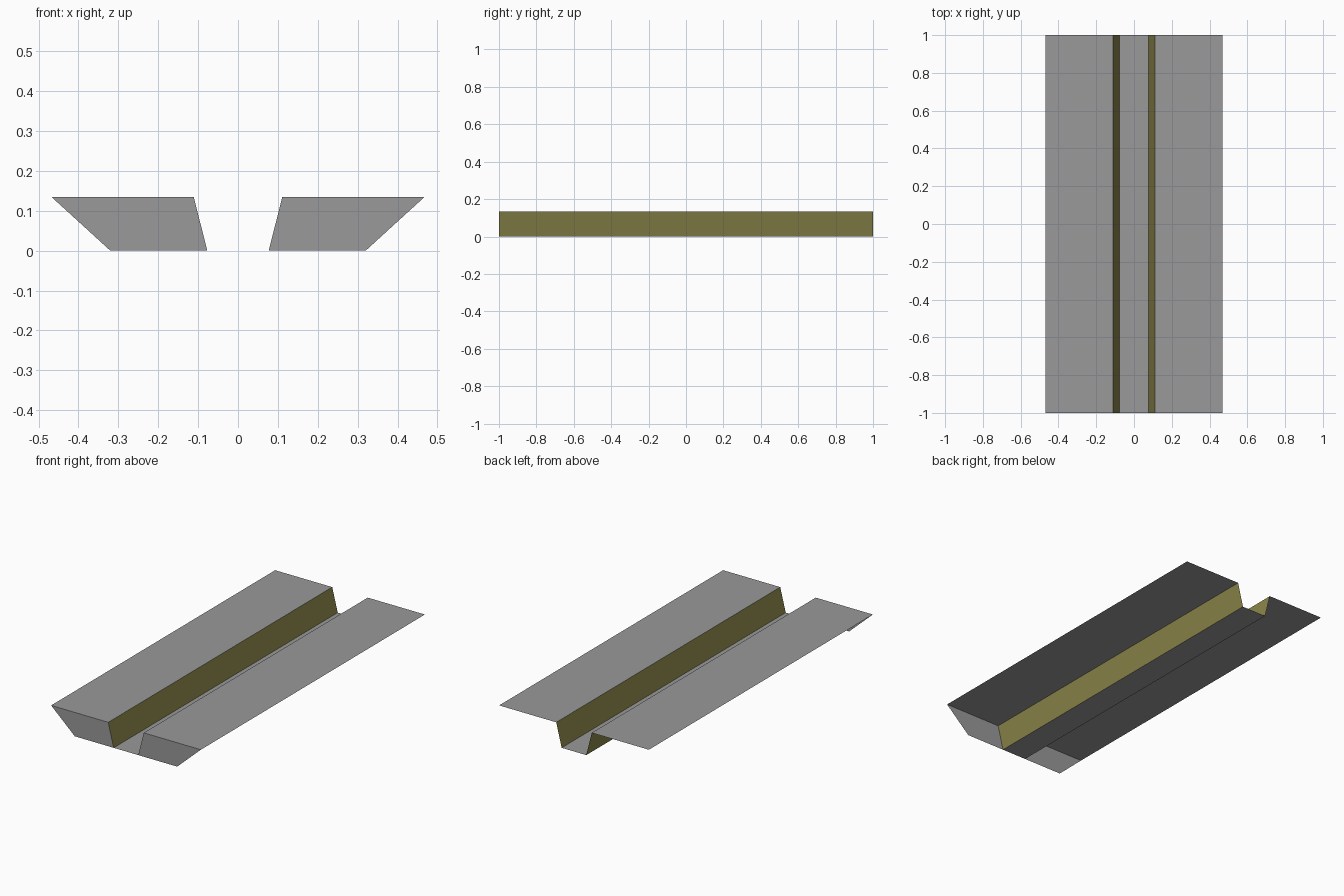
import bpy
import bmesh

cube = bpy.data.objects.get("Cube")
if cube:
    bpy.data.objects.remove(cube)

# Main dimensions
FRONT, BACK, TOP = -1.0, 1.0, 0.135
FLOOR_X, LIP_X, CAP_X, OUTER_X = 0.077, 0.111, 0.32, 0.468


def make_material(name, color):
    mat = bpy.data.materials.new(name)
    mat.use_nodes = True
    mat.diffuse_color = color
    mat.node_tree.nodes["Principled BSDF"].inputs["Base Color"].default_value = color
    return mat


grey = make_material("concrete grey", (0.32, 0.32, 0.32, 1))
olive = make_material("olive wall", (0.26, 0.24, 0.07, 1))


def make_face(name, points, mat):
    """One flat panel from its corner points."""
    bm = bmesh.new()
    bm.faces.new([bm.verts.new(p) for p in points])
    mesh = bpy.data.meshes.new(name)
    bm.to_mesh(mesh)
    bm.free()
    mesh.materials.append(mat)
    obj = bpy.data.objects.new(name, mesh)
    bpy.context.collection.objects.link(obj)


def make_strip(name, a, b, mat):
    """Panel running front to back between two (x, z) points."""
    make_face(name, [(a[0], FRONT, a[1]), (b[0], FRONT, b[1]),
                     (b[0], BACK, b[1]), (a[0], BACK, a[1])], mat)


# Trench floor
make_strip("trench_floor", (-FLOOR_X, 0), (FLOOR_X, 0), grey)

for side, s in (("left", 1), ("right", -1)):
    # Ground deck, sloped trench wall and front end cap; order keeps normals outward
    deck = [(s * LIP_X, TOP), (s * OUTER_X, TOP)][::s]
    wall = [(s * FLOOR_X, 0), (s * LIP_X, TOP)][::s]
    cap = [(FLOOR_X, 0), (CAP_X, 0), (OUTER_X, TOP), (LIP_X, TOP)][::s]
    make_strip(side + "_deck", *deck, grey)
    make_strip(side + "_trench_wall", *wall, olive)
    make_face(side + "_front_cap", [(s * x, FRONT, z) for x, z in cap], grey)
